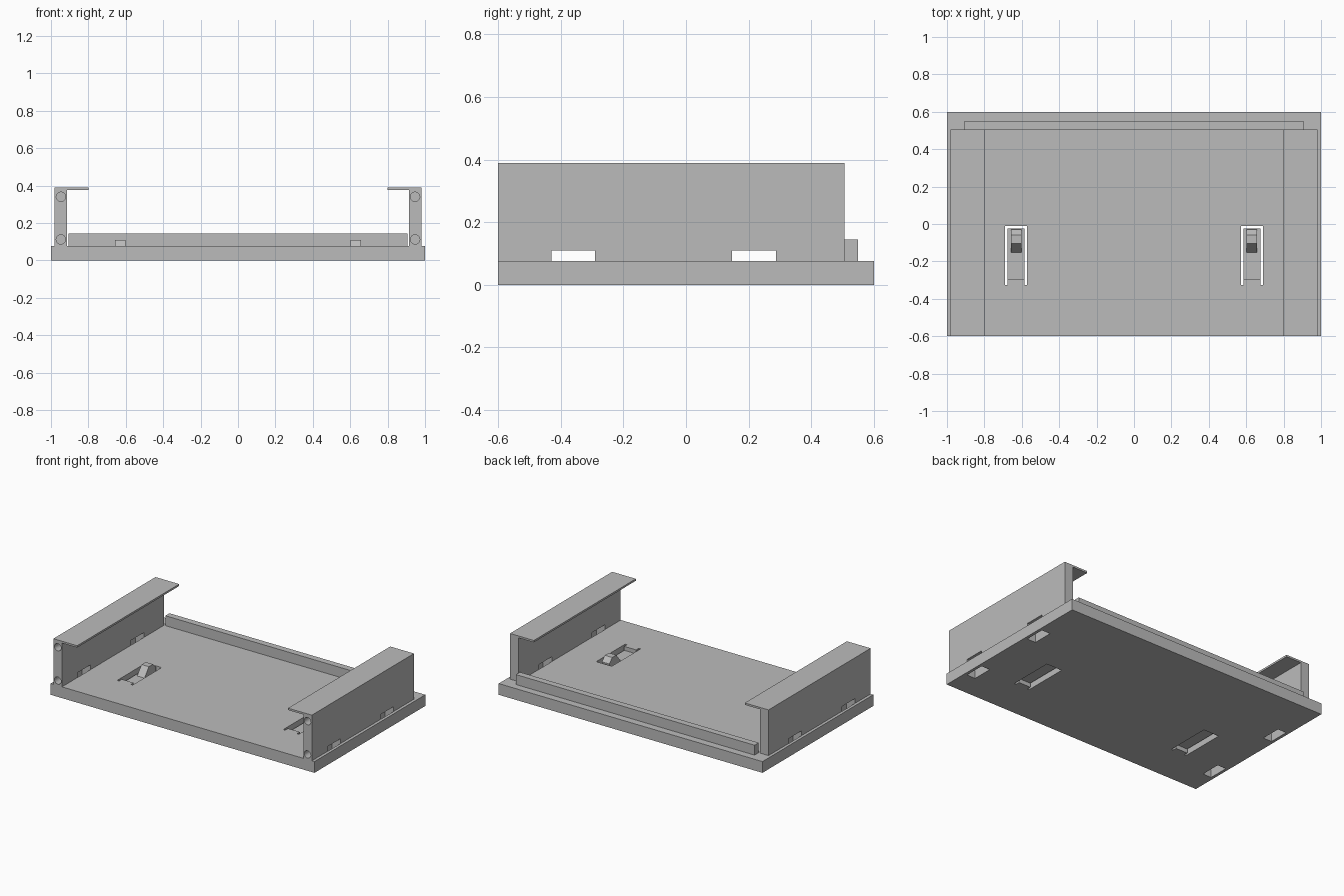
import bpy, bmesh, math
from mathutils import Matrix

cube = bpy.data.objects.get("Cube")
if cube:
    bpy.data.objects.remove(cube)

grey = bpy.data.materials.new("plain grey")
grey.use_nodes = True
COLOUR = (0.5, 0.5, 0.5, 1)
grey.diffuse_color = COLOUR
grey.node_tree.nodes["Principled BSDF"].inputs["Base Color"].default_value = COLOUR


def finish(name, bm):
    bmesh.ops.recalc_face_normals(bm, faces=bm.faces)
    mesh = bpy.data.meshes.new(name)
    bm.to_mesh(mesh)
    bm.free()
    mesh.materials.append(grey)
    obj = bpy.data.objects.new(name, mesh)
    bpy.context.collection.objects.link(obj)
    return obj


def prism(name, profile, axis, start, end):
    """Extrude a closed profile along x or y (profile holds the other two)."""
    bm = bmesh.new()
    if axis == 'x':
        verts = [bm.verts.new((start, a, b)) for a, b in profile]
        step = (end - start, 0, 0)
    else:
        verts = [bm.verts.new((a, start, b)) for a, b in profile]
        step = (0, end - start, 0)
    face = bm.faces.new(verts)
    moved = bmesh.ops.extrude_face_region(bm, geom=[face])["geom"]
    bmesh.ops.translate(bm, vec=step,
                        verts=[v for v in moved if isinstance(v, bmesh.types.BMVert)])
    return finish(name, bm)


def box(name, x, y, z):
    return prism(name, [(x[0], z[0]), (x[1], z[0]), (x[1], z[1]), (x[0], z[1])], 'y', *y)


def rod(name, x, z, radius, y):
    bm = bmesh.new()
    turn = Matrix.Translation((x, sum(y) / 2, z)) @ Matrix.Rotation(math.pi / 2, 4, 'X')
    bmesh.ops.create_cone(bm, cap_ends=True, segments=32, radius1=radius,
                          radius2=radius, depth=y[1] - y[0], matrix=turn)
    return finish(name, bm)


def cut(target, cutters):
    """Subtract the cutters, bake the result and discard the cutters."""
    for c in cutters:
        c.hide_render = True
        mod = target.modifiers.new("cut", 'BOOLEAN')
        mod.operation, mod.solver, mod.object = 'DIFFERENCE', 'EXACT', c
    bpy.context.view_layer.update()
    graph = bpy.context.evaluated_depsgraph_get()
    mesh = bpy.data.meshes.new_from_object(target.evaluated_get(graph))
    target.modifiers.clear()
    target.data = mesh
    for c in cutters:
        bpy.data.objects.remove(c)


def span(side, a, b):
    return sorted((side * a, side * b))


NOTCHES = [(-0.43, -0.29), (0.147, 0.287)]
LATCH_X = 0.63

base = box("base_plate", (-1, 1), (-0.6, 0.6), (0, 0.077))
box("back_ridge", (-0.905, 0.905), (0.506, 0.55), (0.077, 0.145))
base_cutters = []

for side, label in ((1, "left"), (-1, "right")):
    # side wall with inward top flange
    profile = [(0.98, 0.077), (0.98, 0.39), (0.80, 0.39),
               (0.80, 0.377), (0.915, 0.377), (0.915, 0.077)]
    wall = prism(label + "_side_wall", [(side * x, z) for x, z in profile],
                 'y', -0.6, 0.506)
    # notches at the wall foot, and screw holes in the front end
    wall_cutters = [box("cutter", span(side, 0.88, 1.02), y, (0.04, 0.11)) for y in NOTCHES]
    wall_cutters += [rod("cutter", side * 0.947, z, 0.025, (-0.65, -0.5))
                     for z in (0.112, 0.34)]
    cut(wall, wall_cutters)

    # slots through the base under the notches, and the latch opening
    base_cutters += [box("cutter", span(side, 0.915, 0.98), y, (-0.05, 0.15)) for y in NOTCHES]
    mid = side * LATCH_X
    base_cutters.append(box("cutter", (mid - 0.059, mid + 0.059),
                            (-0.325, -0.012), (-0.05, 0.15)))

    # springy latch tongue with a wedge catch
    tongue = [(-0.325, 0), (-0.295, 0), (-0.295, 0.028), (-0.025, 0.028),
              (-0.025, 0.05), (-0.295, 0.05), (-0.295, 0.077), (-0.325, 0.077)]
    prism(label + "_latch_tongue", tongue, 'x', mid - 0.045, mid + 0.045)
    catch = [(-0.153, 0.05), (-0.03, 0.05), (-0.03, 0.077), (-0.06, 0.11), (-0.105, 0.11)]
    prism(label + "_latch_catch", catch, 'x', mid - 0.028, mid + 0.028)

cut(base, base_cutters)
